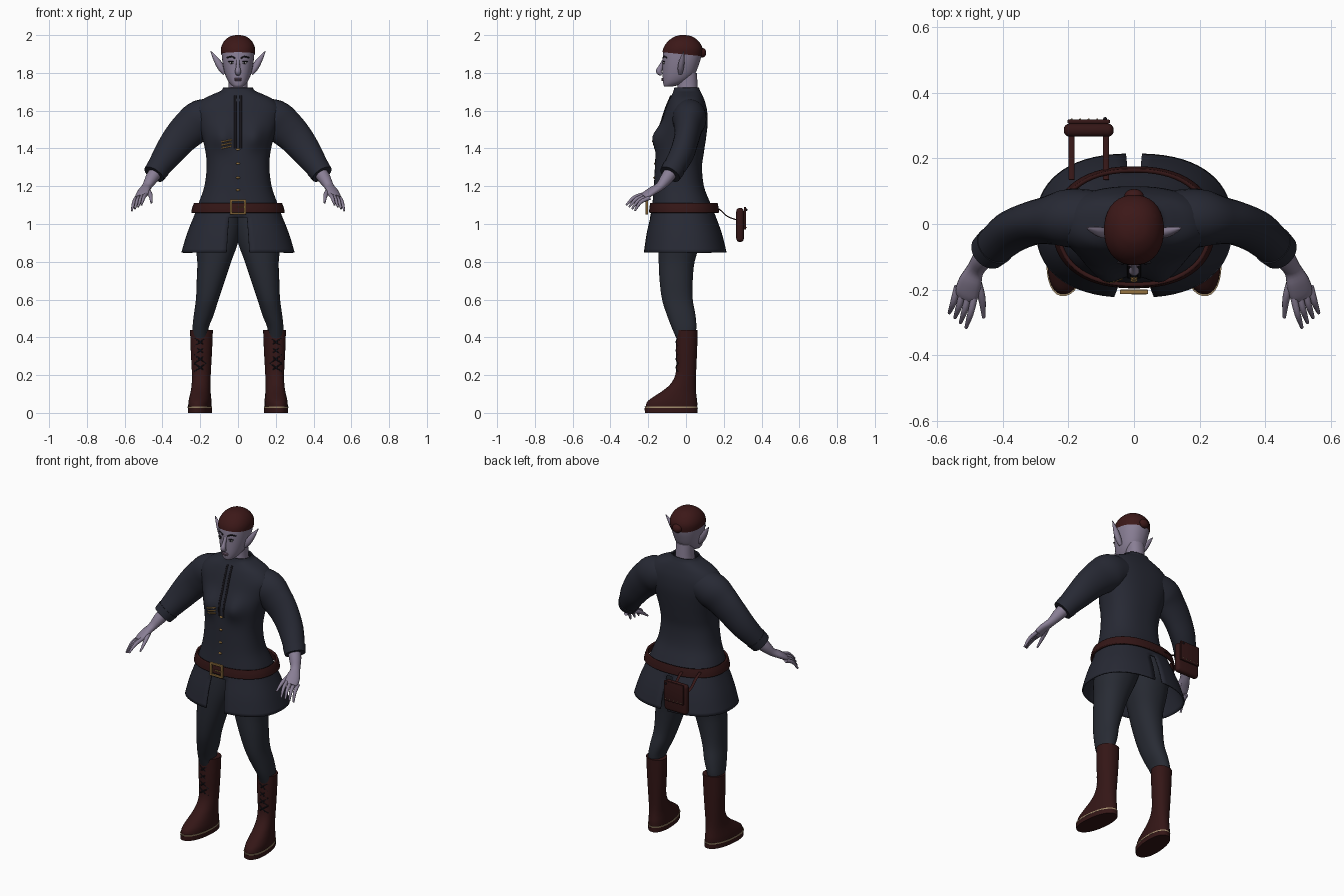
import bpy
import bmesh
import math
from mathutils import Vector, Matrix

old = bpy.data.objects.get("Cube")
if old:
    bpy.data.objects.remove(old, do_unlink=True)


def material(name, r, g, b):
    m = bpy.data.materials.new(name)
    m.use_nodes = True
    m.diffuse_color = (r, g, b, 1)
    shader = m.node_tree.nodes["Principled BSDF"]
    shader.inputs["Base Color"].default_value = (r, g, b, 1)
    shader.inputs["Roughness"].default_value = 0.8
    return m


SKIN = material("lilac_skin", .25, .21, .30)
CLOTH = material("navy_cloth", .020, .022, .034)
TROUSER = material("trouser_cloth", .021, .024, .034)
LEATHER = material("red_brown_leather", .034, .008, .008)
HAIR = material("dark_red_hair", .045, .009, .009)
GOLD = material("aged_gold", .30, .17, .05)
WELT = material("tan_welt", .38, .28, .16)
DARK = material("near_black", .008, .007, .010)
WHITE = material("eye_white", .45, .43, .45)
LIPS = material("lip_mauve", .16, .10, .15)


def finish(name, bm, mat, mirror=False, angle=50):
    bmesh.ops.recalc_face_normals(bm, faces=bm.faces[:])
    mesh = bpy.data.meshes.new(name)
    bm.to_mesh(mesh)
    bm.free()
    mesh.materials.append(mat)
    for p in mesh.polygons:
        p.use_smooth = True
    mesh.set_sharp_from_angle(angle=math.radians(angle))
    ob = bpy.data.objects.new(name, mesh)
    bpy.context.collection.objects.link(ob)
    if mirror:
        ob.modifiers.new("Mirror", 'MIRROR').use_mirror_merge = False
    return ob


def spline(keys, steps):
    """Smooth curve through tuples of numbers."""
    k = [Vector(p) for p in keys]
    k = [k[0]] + k + [k[-1]]
    out = []
    for i in range(1, len(k) - 2):
        a, b, c, d = k[i - 1:i + 3]
        for s in range(steps):
            t = s / steps
            out.append(b + (c - a) * (t / 2) + (a * 2 - b * 5 + c * 4 - d) * (t * t / 2)
                       + (b * 3 - a - c * 3 + d) * (t ** 3 / 2))
    return out + [k[-1]]


def skin(rings, caps=True, skip=None):
    bm = bmesh.new()
    rows = [[bm.verts.new(p) for p in ring] for ring in rings]
    n = len(rows[0])
    for a, b in zip(rows, rows[1:]):
        for j in range(n):
            quad = (a[j], a[(j + 1) % n], b[(j + 1) % n], b[j])
            mid = sum((v.co for v in quad), Vector()) / 4
            if not (skip and skip(mid)):
                bm.faces.new(quad)
    if caps:
        bm.faces.new(rows[0])
        bm.faces.new(rows[-1])
    return bm


def loft(keys, n=2.2, sides=32, steps=4, warp=None, grow=0, **kw):
    """Level rings from keys of (z, centre x, half width, front y, back y)."""
    rings = []
    for z, cx, w, yf, yb in spline(keys, steps):
        ring = []
        for j in range(sides):
            a = math.tau * (j + .5) / sides
            c, s = math.cos(a), math.sin(a)
            x = cx + (w + grow) * math.copysign(abs(c) ** (2 / n), c)
            y = (yf + yb) / 2 + ((yb - yf) / 2 + grow) * math.copysign(abs(s) ** (2 / n), s)
            ring.append(warp(Vector((x, y, z))) if warp else Vector((x, y, z)))
        rings.append(ring)
    return skin(rings, **kw)


def front(keys, x, z, n=2.2, warp=None):
    """Point on the front of a loft at x and z."""
    k = min(spline(keys, 20), key=lambda r: abs(r[0] - z))
    y = (k[3] + k[4]) / 2 - (k[4] - k[3]) / 2 * max(0, 1 - abs(x / k[2]) ** n) ** (1 / n)
    p = Vector((x, y, z))
    return warp(p) if warp else p


def tube(name, pts, mat, ref=(1, 0, 0), sides=16, steps=4, mirror=False):
    """Elliptical tube through (x, y, z, radius along ref, other radius)."""
    path = spline(pts, steps)
    rings = []
    for i, p in enumerate(path):
        t = Vector(path[min(i + 1, len(path) - 1)][:3]) - Vector(path[max(i - 1, 0)][:3])
        t.normalize()
        u = Vector(ref)
        u = (u - t * u.dot(t)).normalized()
        v = t.cross(u)
        c = Vector(p[:3])
        angles = [math.tau * j / sides for j in range(sides)]
        rings.append([c + u * p[3] * math.cos(a) + v * p[4] * math.sin(a) for a in angles])
    return finish(name, skin(rings), mat, mirror)


def ball(name, loc, size, mat, mirror=False):
    bm = bmesh.new()
    bmesh.ops.create_uvsphere(bm, u_segments=16, v_segments=10, radius=1,
                              matrix=Matrix.Translation(loc) @ Matrix.Diagonal((*size, 1)))
    return finish(name, bm, mat, mirror)


def box(name, loc, size, mat, bevel=0):
    bm = bmesh.new()
    bmesh.ops.create_cube(bm, size=1, matrix=Matrix.Translation(loc) @ Matrix.Diagonal((*size, 1)))
    if bevel:
        bmesh.ops.bevel(bm, geom=bm.edges[:], offset=bevel, segments=4, profile=.5, affect='EDGES')
    return finish(name, bm, mat, angle=35)


# Tunic with bust, flared skirt and front and back slits
tunic_keys = [(.85, 0, .30, -.225, .215), (.95, 0, .27, -.21, .19), (1.06, 0, .226, -.185, .15),
              (1.12, 0, .205, -.177, .125), (1.2, 0, .178, -.17, .095), (1.3, 0, .166, -.165, .085),
              (1.38, 0, .172, -.16, .095), (1.46, 0, .19, -.15, .107), (1.54, 0, .215, -.128, .115),
              (1.61, 0, .225, -.107, .11), (1.66, 0, .185, -.088, .096), (1.69, 0, .125, -.072, .083),
              (1.705, 0, .09, -.066, .075), (1.722, 0, .078, -.062, .068)]


def bust(p):
    if p.y < 0:
        p.y -= .035 * math.exp(-((abs(p.x) - .085) / .055) ** 2 - ((p.z - 1.46) / .065) ** 2)
    return p


def slit(m):
    return m.z < 1.03 and abs(m.x) < (.055 if m.y < 0 else .012)


tunic = finish("tunic", loft(tunic_keys, n=2.4, sides=64, warp=bust, caps=False, skip=slit), CLOTH)
hem = tunic.modifiers.new("Thickness", 'SOLIDIFY')
hem.thickness = .008


def chest(x, z):
    return front(tunic_keys, x, z, 2.4, bust)


# Sleeves, cuffs and placket
diag = (.7, 0, .7)
tube("sleeve", [(.10, .02, 1.58, .085, .08), (.19, .018, 1.555, .105, .09), (.25, .012, 1.51, .10, .075),
                (.31, .002, 1.45, .09, .066), (.375, -.025, 1.365, .076, .064),
                (.44, -.08, 1.27, .056, .056)], CLOTH, diag, 24, mirror=True)
tube("cuff", [(.423, -.065, 1.295, .064, .062), (.445, -.085, 1.263, .059, .058)], CLOTH, diag, 24, mirror=True)
tube("placket", [(*(chest(.015, 1.40 + .07 * i) - Vector((0, .001, 0))), .006, .005) for i in range(5)],
     DARK, sides=8, mirror=True)

# Buttons and chest embroidery
for i, z in enumerate((1.395, 1.32, 1.245, 1.18)):
    ball(f"button_{i + 1}", chest(0, z), (.011, .006, .006), GOLD)
for i in range(3):
    line = [(*chest(-.088 + .018 * k, 1.40 + .017 * i + .004 * k), .004, .003) for k in range(4)]
    tube(f"embroidery_{i + 1}", line, GOLD, (0, 0, 1), 6, 2)

# Trouser legs and hips
finish("trouser_leg", loft([(.38, .2, .042, -.045, .045), (.45, .198, .043, -.075, .055),
                            (.52, .181, .053, -.102, .05), (.6, .163, .06, -.127, .036),
                            (.7, .144, .075, -.14, .036), (.8, .126, .09, -.145, .046),
                            (.9, .113, .113, -.146, .078), (1.0, .10, .12, -.14, .11),
                            (1.08, .09, .10, -.13, .10)]), TROUSER, True)


# Boots with welt, sole and crossed laces
def toe_out(p):
    p.x -= .1 * (p.y + .06)
    return p


boot_keys = [(.03, .2, .06, -.215, .06), (.06, .2, .059, -.205, .06), (.09, .2, .055, -.165, .056),
             (.12, .2, .051, -.12, .053), (.16, .2, .049, -.077, .052), (.22, .2, .05, -.053, .054),
             (.33, .2, .056, -.053, .059), (.44, .2, .06, -.05, .062)]
finish("boot", loft(boot_keys, warp=toe_out), LEATHER, True)
for name, low, high, w, mat in (("sole", 0, .027, .062, LEATHER), ("welt", .027, .034, .063, WELT)):
    finish(name, loft([(low, .2, w, -.218, .062), (high, .2, w, -.22, .063)], steps=1, warp=toe_out), mat, True)
for i in range(4):
    for side in (-1, 1):
        lace = [(.2 + side * s * .032, -.053 + abs(s) * .012, .24 + .045 * (i + s / 2), .004, .003)
                for s in (-1, 0, 1)]
        tube("boot_lace", lace, DARK, (0, 0, 1), 6, 3, True)

# Belt and buckle
belt = finish("belt", loft([(1.06, 0, .248, -.196, .176), (1.085, 0, .243, -.194, .173),
                            (1.11, 0, .234, -.19, .168)], n=2.3, sides=64, caps=False), LEATHER)
thick = belt.modifiers.new("Thickness", 'SOLIDIFY')
thick.thickness = .012
for s in (-1, 1):
    box("buckle_side", (s * .037, -.207, 1.09), (.012, .014, .078), GOLD, .003)
    box("buckle_bar", (0, -.207, 1.09 + s * .034), (.086, .014, .011), GOLD, .003)
box("buckle_prong", (.015, -.212, 1.09), (.046, .006, .007), GOLD)

# Hip pouch on two straps
box("pouch_body", (-.138, .286, .995), (.152, .04, .18), LEATHER, .018)
box("pouch_flap", (-.138, .312, 1.03), (.13, .012, .12), LEATHER, .004)
for x in (-.19, -.085):
    tube("pouch_strap", [(x, .135, 1.10, .009, .003), (x, .18, 1.075, .009, .003),
                         (x, .22, 1.04, .009, .003), (x, .275, 1.02, .009, .003)], LEATHER, sides=8)
for i in range(5):
    ball("flap_stud", (-.19 + .026 * i, .319, .982), (.003, .003, .003), WELT)
ball("pouch_clasp", (-.088, .32, 1.075), (.006, .006, .006), DARK)

# Forearm, palm, fingers and thumb
palm = (1, .3, -.3)
tube("forearm_and_palm", [(.41, -.055, 1.31, .038, .038), (.455, -.10, 1.245, .034, .034),
                          (.482, -.137, 1.20, .027, .023), (.498, -.175, 1.177, .036, .02),
                          (.509, -.21, 1.155, .038, .016), (.514, -.226, 1.145, .03, .011)],
     SKIN, palm, mirror=True)
for i in range(4):
    base = Vector((.484 + .018 * i, -.212 + .007 * i, 1.16 - .007 * i))
    tip = Vector((.512 + .017 * i, -.316 + .015 * i, 1.10 - .01 * i))
    mid = (base + tip) / 2 + Vector((0, -.008, .012))
    tube(f"finger_{i + 1}", [(*base, .011, .011), (*mid, .010, .010), (*tip, .005, .005)],
         SKIN, palm, 10, mirror=True)
tube("thumb", [(.482, -.165, 1.18, .014, .014), (.464, -.225, 1.155, .012, .011),
               (.458, -.285, 1.112, .005, .005)], SKIN, palm, 10, mirror=True)

# Head, neck and cropped hair with a small bun
head_keys = [(1.727, 0, .018, -.112, -.08), (1.733, 0, .032, -.118, -.05), (1.755, 0, .052, -.122, .005),
             (1.79, 0, .068, -.124, .045), (1.84, 0, .08, -.124, .067), (1.89, 0, .086, -.123, .082),
             (1.93, 0, .086, -.115, .083), (1.965, 0, .069, -.09, .062), (1.988, 0, .04, -.056, .03),
             (1.996, 0, .008, -.026, -.006)]
finish("head", loft(head_keys), SKIN)
finish("neck", loft([(1.66, 0, .06, -.05, .065), (1.72, 0, .05, -.045, .062),
                     (1.80, 0, .05, -.04, .058)]), SKIN)
hair = loft(head_keys, grow=.004)
bmesh.ops.translate(hair, verts=hair.verts[:], vec=(0, 0, .004))
bmesh.ops.bisect_plane(hair, geom=hair.verts[:] + hair.edges[:] + hair.faces[:],
                       plane_co=(0, -.12, 1.909), plane_no=(0, .1, 1), clear_inner=True)
finish("hair", hair, HAIR)
ball("hair_bun", (0, .085, 1.907), (.03, .022, .026), HAIR)

# Face and pointed ears
tube("nose", [(0, -.117, 1.872, .009, .006), (0, -.132, 1.835, .010, .012),
              (0, -.143, 1.807, .016, .016), (0, -.128, 1.791, .011, .008)], SKIN)
for name, x, z, size, mat in (("eye", .034, 1.853, (.014, .005, .006), WHITE),
                              ("iris", .034, 1.853, (.006, .007, .006), DARK),
                              ("eyelash", .035, 1.86, (.018, .006, .003), DARK)):
    ball(name, front(head_keys, x, z), size, mat, True)
tube("eyebrow", [(*front(head_keys, x, z), .004, .003) for x, z in
                 ((.014, 1.877), (.036, 1.887), (.058, 1.88))], DARK, (0, 0, 1), 8, mirror=True)
ball("upper_lip", front(head_keys, 0, 1.769), (.022, .007, .005), LIPS)
ball("lower_lip", front(head_keys, 0, 1.761), (.018, .008, .005), LIPS)
tube("ear", [(.07, -.03, 1.795, .010, .010), (.088, -.028, 1.825, .018, .016),
             (.112, -.022, 1.865, .016, .014), (.145, -.012, 1.915, .002, .002)],
     SKIN, (.8, 0, -.5), 12, mirror=True)
